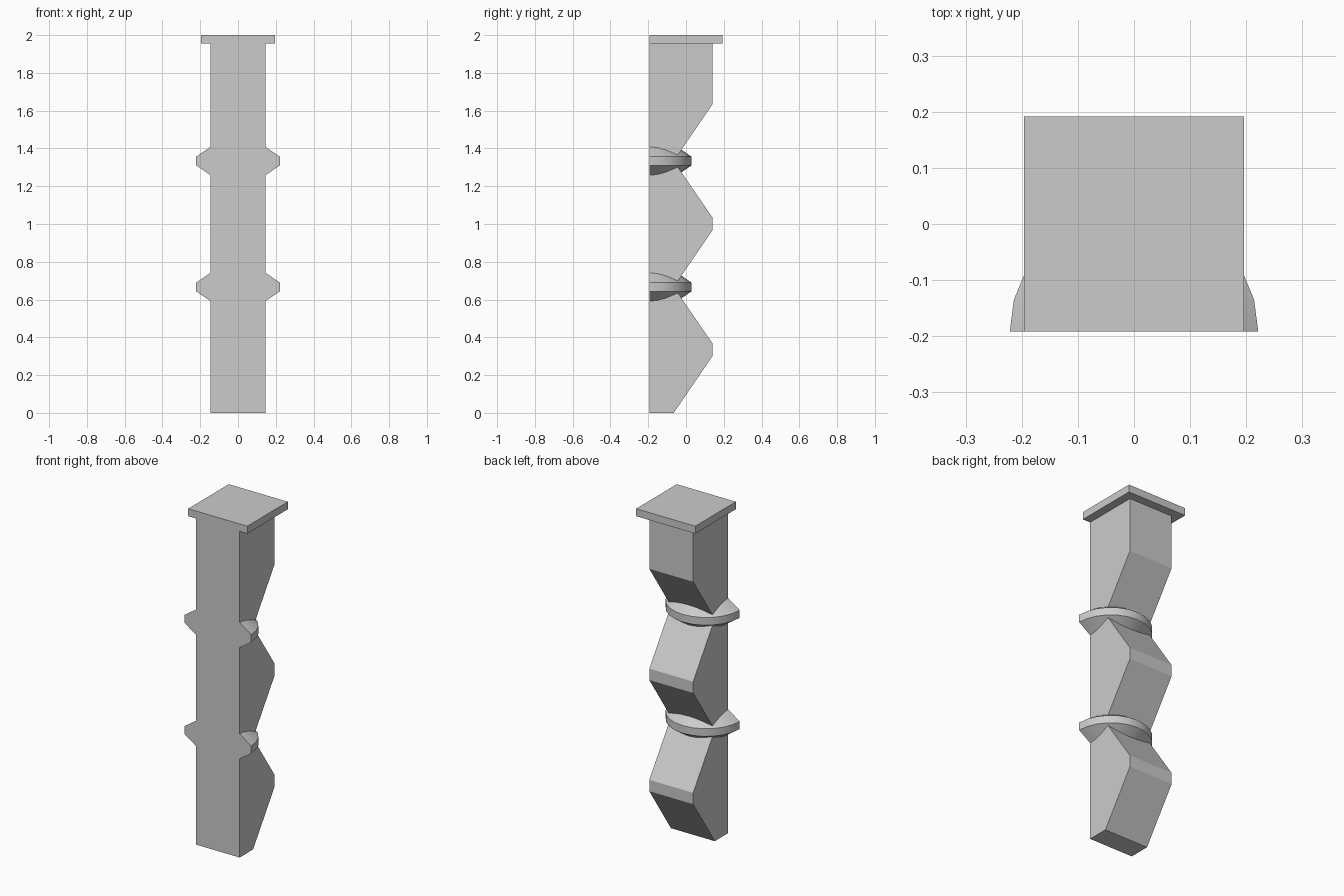
import bpy, bmesh, math

cube = bpy.data.objects.get("Cube")
if cube:
    bpy.data.objects.remove(cube, do_unlink=True)

FRONT = -0.192          # flat wall side
HALF_W = 0.1455         # half width of the column
NECK, BACK = -0.065, 0.14
PERIOD = 2 / 3          # height of one zigzag
PLATE_Z = 1.955

stone = bpy.data.materials.new("light grey")
stone.use_nodes = True
stone.diffuse_color = (0.6, 0.6, 0.6, 1)
stone.node_tree.nodes["Principled BSDF"].inputs["Base Color"].default_value = (0.6, 0.6, 0.6, 1)


def finish(bm, name):
    bmesh.ops.recalc_face_normals(bm, faces=bm.faces)
    mesh = bpy.data.meshes.new(name)
    bm.to_mesh(mesh)
    bm.free()
    mesh.materials.append(stone)
    obj = bpy.data.objects.new(name, mesh)
    bpy.context.collection.objects.link(obj)
    return obj


def extrude_profile(name, profile, half_width):
    """Extrude a (y, z) outline across x."""
    bm = bmesh.new()
    face = bm.faces.new([bm.verts.new((-half_width, y, z)) for y, z in profile])
    new = bmesh.ops.extrude_face_region(bm, geom=[face])["geom"]
    verts = [v for v in new if isinstance(v, bmesh.types.BMVert)]
    bmesh.ops.translate(bm, verts=verts, vec=(2 * half_width, 0, 0))
    return finish(bm, name)


def half_ring(name, z):
    """Sweep a tapered section half a turn around the front face."""
    section = [(HALF_W, -0.075), (0.2215, -0.023), (0.2215, 0.023), (HALF_W, 0.075)]
    bm = bmesh.new()
    verts = [bm.verts.new((r, FRONT, z + h)) for r, h in section]
    loop = [bm.edges.new((verts[i], verts[(i + 1) % 4])) for i in range(4)]
    bmesh.ops.spin(bm, geom=verts + loop, cent=(0, FRONT, z), axis=(0, 0, 1),
                   angle=math.pi, steps=12)
    bmesh.ops.holes_fill(bm, edges=[e for e in bm.edges if e.is_boundary], sides=4)
    obj = finish(bm, name)
    bpy.ops.object.select_all(action="DESELECT")
    obj.select_set(True)
    bpy.context.view_layer.objects.active = obj
    bpy.ops.object.shade_smooth_by_angle(angle=math.radians(25))


# Zigzag column
outline = [(FRONT, 0)]
for i in range(3):
    base = i * PERIOD
    outline += [(NECK, base), (BACK, base + 0.3)]
    if i < 2:
        outline.append((BACK, base + 0.368))
outline += [(BACK, PLATE_Z), (FRONT, PLATE_Z)]
extrude_profile("zigzag_column", outline, HALF_W)

# Cap plate
extrude_profile("cap_plate", [(FRONT, PLATE_Z), (-FRONT, PLATE_Z), (-FRONT, 2), (FRONT, 2)], 0.196)

# Rings at the two necks
half_ring("lower_ring", PERIOD)
half_ring("upper_ring", 2 * PERIOD)
